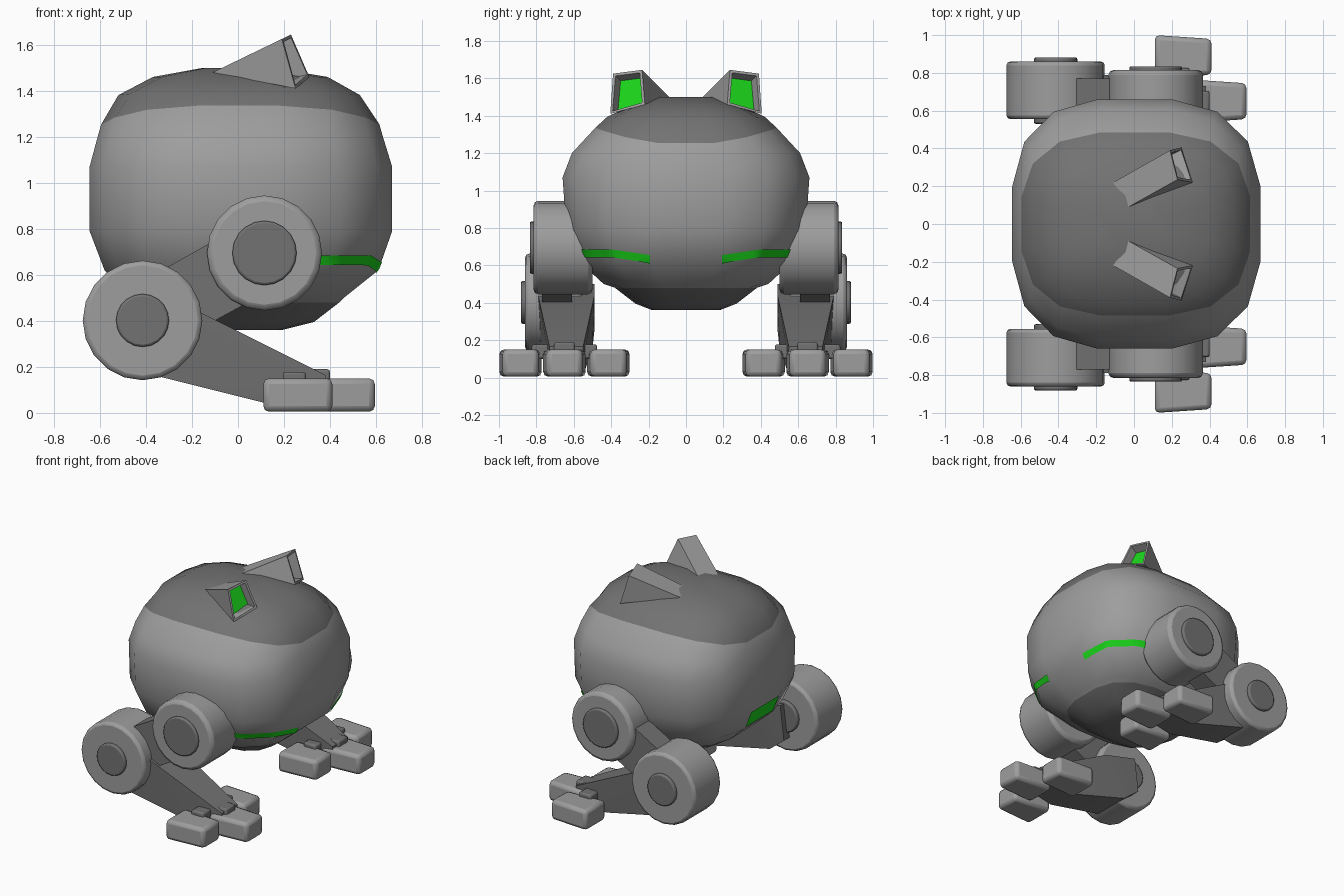
import bpy
import bmesh
import math
from mathutils import Vector
from mathutils.bvhtree import BVHTree

if "Cube" in bpy.data.objects:
    bpy.data.objects.remove(bpy.data.objects["Cube"])


def material(name, r, g, b):
    m = bpy.data.materials.new(name)
    m.use_nodes = True
    m.diffuse_color = (r, g, b, 1)
    bsdf = next(n for n in m.node_tree.nodes if n.type == "BSDF_PRINCIPLED")
    bsdf.inputs["Base Color"].default_value = (r, g, b, 1)
    return m


LIGHT = material("light grey", 0.34, 0.34, 0.34)
DARK = material("dark grey", 0.17, 0.17, 0.17)
GREEN = material("glowing green", 0.01, 0.65, 0.01)


def finish(name, bm, mats, bevel=0, angle=35):
    """Turn a bmesh into a named, softly shaded object."""
    mesh = bpy.data.meshes.new(name)
    bm.to_mesh(mesh)
    bm.free()
    ob = bpy.data.objects.new(name, mesh)
    bpy.context.collection.objects.link(ob)
    for m in mats:
        mesh.materials.append(m)
    if bevel:
        mod = ob.modifiers.new("soft_edges", "BEVEL")
        mod.width, mod.segments = bevel, 2
        mod.limit_method, mod.angle_limit = "ANGLE", math.radians(40)
    bpy.ops.object.select_all(action="DESELECT")
    ob.select_set(True)
    bpy.context.view_layer.objects.active = ob
    bpy.ops.object.shade_smooth_by_angle(angle=math.radians(angle))
    return ob


def hull(name, points, mat, bevel=0):
    bm = bmesh.new()
    for p in points:
        bm.verts.new(p)
    bmesh.ops.convex_hull(bm, input=bm.verts[:])
    bmesh.ops.dissolve_limit(bm, angle_limit=0.02, verts=bm.verts[:], edges=bm.edges[:])
    bmesh.ops.recalc_face_normals(bm, faces=bm.faces[:])
    return finish(name, bm, [mat], bevel, 50)


def slab(name, outline, y, mat, bevel=0):
    """Hull of (x, z, half width) points spread either side of y."""
    pts = [(x, y + k * w, z) for x, z, w in outline for k in (-1, 1)]
    return hull(name, pts, mat, bevel)


def wheel(name, x, z, r, y0, y1, mat, bevel):
    bm = bmesh.new()
    bmesh.ops.create_cone(bm, cap_ends=True, segments=20, radius1=r, radius2=r, depth=abs(y1 - y0))
    for v in bm.verts:
        a, b, c = v.co
        v.co = (x + a, (y0 + y1) / 2 + c, z + b)
    bmesh.ops.recalc_face_normals(bm, faces=bm.faces[:])
    return finish(name, bm, [mat], bevel)


# Body: rounded square rings (z, back x, front x, half y, rise at the sides)
quarter = [(1, .3), (.9, .66), (.66, .9), (.3, 1)]
unit = quarter + [(-a, b) for a, b in reversed(quarter)]
unit += [(-a, -b) for a, b in unit]
rings = [
    (.36, -.15, .19, .18, 0), (.395, -.29, .33, .27, 0), (.48, -.42, .44, .38, 0),
    (.5, -.45, .46, .44, 0), (.62, -.58, .61, .57, 0), (.79, -.645, .67, .64, 0),
    (1.07, -.645, .67, .66, 0), (1.2, -.61, .63, .61, 0), (1.245, -.595, .615, .485, .09),
    (1.38, -.52, .53, .42, .015), (1.46, -.37, .39, .28, 0), (1.5, -.15, .15, .15, 0)]
bm = bmesh.new()
loops = []
for z, back, front, half, rise in rings:
    loops.append([bm.verts.new(((front if a > 0 else -back) * a, half * b, z + rise * b * b))
                  for a, b in unit])
count = len(unit)
for i in range(len(loops) - 1):
    for j in range(count):
        k = (j + 1) % count
        f = bm.faces.new((loops[i][j], loops[i][k], loops[i + 1][k], loops[i + 1][j]))
        f.material_index = int(i < 2 or i > 7)
for loop in (loops[0], loops[-1]):
    bm.faces.new(loop).material_index = 1
bmesh.ops.recalc_face_normals(bm, faces=bm.faces[:])
surface = BVHTree.FromBMesh(bm)
finish("body", bm, [LIGHT, DARK], angle=60)


def patch(name, side, y0, y1, low, height, cols=14, rows=3):
    """Thin green plate laid on the body, seen along x."""
    bm = bmesh.new()
    grid = []
    for i in range(cols + 1):
        y = y0 + (y1 - y0) * i / cols
        line = []
        for j in range(rows + 1):
            start = Vector((2 * side, y, low(abs(y)) + height * j / rows))
            hit, normal, _, _ = surface.ray_cast(start, Vector((-side, 0, 0)))
            line.append(bm.verts.new(hit + normal * 0.007))
        grid.append(line)
    for i in range(cols):
        for j in range(rows):
            bm.faces.new((grid[i][j], grid[i + 1][j], grid[i + 1][j + 1], grid[i][j + 1]))
    bmesh.ops.recalc_face_normals(bm, faces=bm.faces[:])
    if sum(f.normal.x for f in bm.faces) * side < 0:
        bmesh.ops.reverse_faces(bm, faces=bm.faces[:])
    finish(name, bm, [GREEN])


patch("back_panel", -1, -.16, .16, lambda y: .64, .12)


def ear(name, s):
    bm = bmesh.new()
    coords = [(-.03, .09, 1.5), (-.11, .22, 1.48), (.23, .235, 1.645),
              (.19, .39, 1.625), (.31, .22, 1.46), (.25, .405, 1.41)]
    a, b, c, d, e, f = [bm.verts.new((x, s * y, z)) for x, y, z in coords]
    mouth = bm.faces.new((c, e, f, d))
    for face in ((a, b, d, c), (a, c, e), (b, f, d), (a, e, f, b)):
        bm.faces.new(face)
    bmesh.ops.recalc_face_normals(bm, faces=bm.faces[:])
    # hollow the mouth and colour its back wall
    bmesh.ops.inset_individual(bm, faces=[mouth], thickness=.02)
    bmesh.ops.inset_individual(bm, faces=[mouth], thickness=.012, depth=-.06)
    mouth.material_index = 1
    finish(name, bm, [LIGHT, GREEN], angle=25)


def toe(name, x, y):
    pts = [(x + dx, y + k * w, z) for dx, w in ((0, .115), (.3, .095))
           for k in (-1, 1) for z in (.005, .15)]
    hull(name, pts, LIGHT, .025)


for s, side in ((1, "left"), (-1, "right")):
    patch(side + "_eye", 1, s * .19, s * .57, lambda y: .615 + .03 * min(1, (y - .19) / .2), .042)
    ear(side + "_ear", s)

    # Leg joints with their hubs
    wheel(side + "_hip", .115, .695, .25, s * .5, s * .815, LIGHT, .025)
    wheel(side + "_hip_hub", .115, .695, .14, s * .6, s * .835, DARK, .01)
    wheel(side + "_knee", -.415, .402, .26, s * .555, s * .86, LIGHT, .02)
    wheel(side + "_knee_hub", -.415, .402, .115, s * .53, s * .882, DARK, .01)

    # Limbs
    slab(side + "_thigh", [(-.49, .53, .08), (-.34, .27, .08), (.04, .83, .08), (.19, .56, .08)],
         s * .69, DARK)
    slab(side + "_shin", [(-.42, .5, .15), (-.16, .435, .15), (-.45, .25, .15), (-.33, .155, .14),
                          (.13, .04, .1), (.38, .08, .09), (.38, .165, .09)], s * .64, DARK)

    # Foot
    for label, x, dy in (("front", .295, 0), ("outer", .11, .235), ("inner", .11, -.235)):
        toe(f"{side}_{label}_toe", x, s * (.65 + dy))
    for label, x, dy, top in (("front", .35, 0, .19), ("outer", .245, .12, .178), ("inner", .245, -.12, .178)):
        slab(f"{side}_{label}_knuckle", [(x + dx, z, .055) for dx in (-.05, .05) for z in (.1, top)],
             s * (.65 + dy), DARK, .012)
